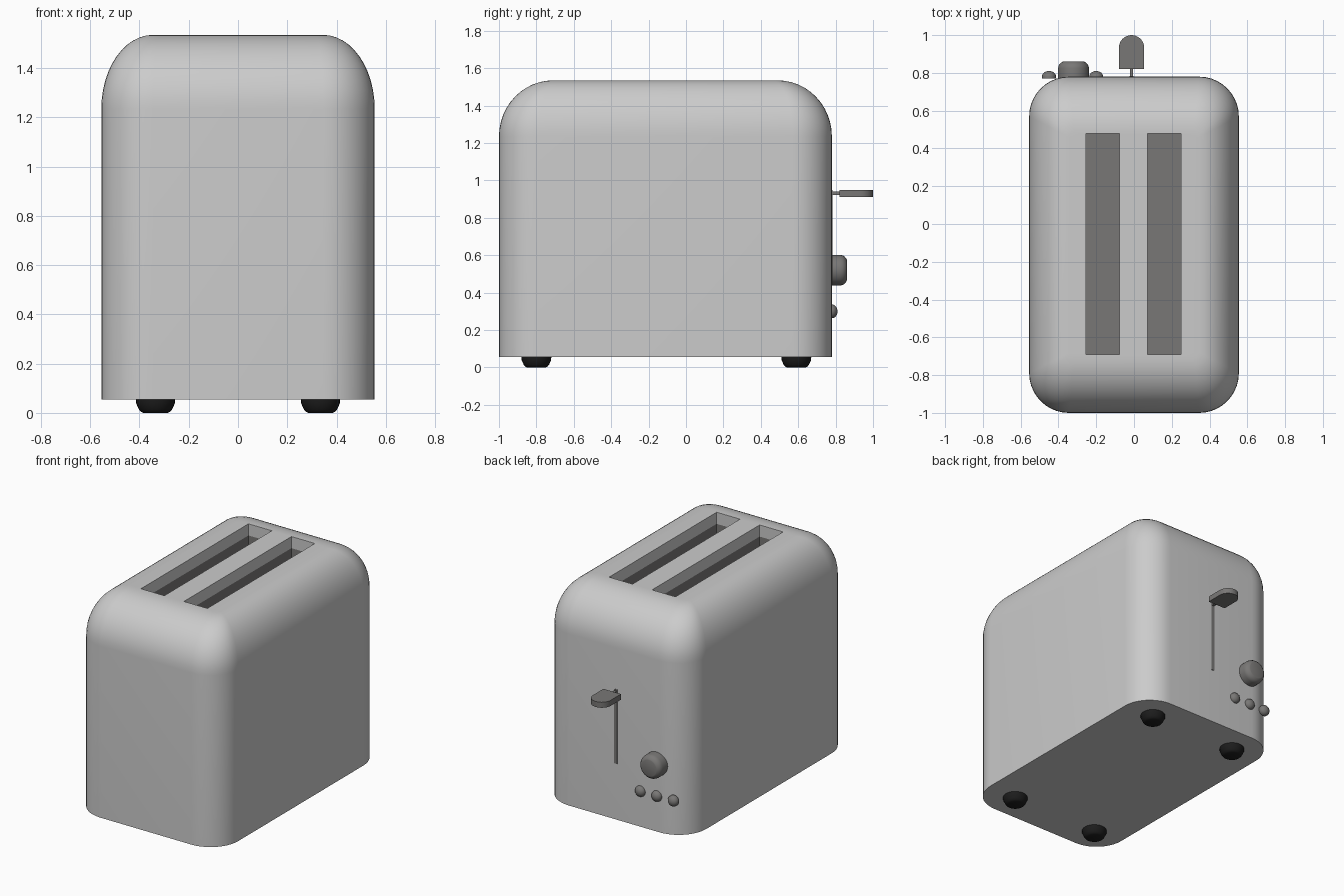
import bpy, bmesh, math
from mathutils import Matrix

if "Cube" in bpy.data.objects:
    bpy.data.objects.remove(bpy.data.objects["Cube"])


def material(name, rgb):
    m = bpy.data.materials.new(name)
    m.diffuse_color = (*rgb, 1)
    m.use_nodes = True
    m.node_tree.nodes["Principled BSDF"].inputs["Base Color"].default_value = m.diffuse_color
    return m


SHELL = material("light_grey_shell", (0.60, 0.60, 0.60))
DARK = material("dark_grey_trim", (0.19, 0.185, 0.18))
BLACK = material("black_rubber", (0.012, 0.012, 0.012))


def finish(bm, name, mats, angle=35):
    bmesh.ops.recalc_face_normals(bm, faces=bm.faces)
    mesh = bpy.data.meshes.new(name)
    bm.to_mesh(mesh)
    bm.free()
    obj = bpy.data.objects.new(name, mesh)
    bpy.context.collection.objects.link(obj)
    for m in mats:
        mesh.materials.append(m)
    bpy.ops.object.select_all(action='DESELECT')
    obj.select_set(True)
    bpy.context.view_layer.objects.active = obj
    bpy.ops.object.shade_smooth_by_angle(angle=math.radians(angle))
    return obj


def add_ring(bm, points):
    return [bm.verts.new(p) for p in points]


def bridge(bm, a, b, index=0):
    n = len(a)
    for i in range(n):
        f = bm.faces.new((a[i], a[(i + 1) % n], b[(i + 1) % n], b[i]))
        f.material_index = index


def stack(bm, rings):
    """Skin a list of rings and cap both ends."""
    for a, b in zip(rings, rings[1:]):
        bridge(bm, a, b)
    bm.faces.new(rings[0])
    bm.faces.new(rings[-1])


def lathe(name, profile, matrix, mat, sides=32):
    bm = bmesh.new()
    rings = [add_ring(bm, [(r * math.cos(2 * math.pi * i / sides),
                            r * math.sin(2 * math.pi * i / sides), z)
                           for i in range(sides)]) for r, z in profile]
    stack(bm, rings)
    bm.transform(matrix)
    return finish(bm, name, [mat])


def box(name, lo, hi, mat):
    bm = bmesh.new()
    rings = [add_ring(bm, [(lo[0], lo[1], z), (hi[0], lo[1], z),
                           (hi[0], hi[1], z), (lo[0], hi[1], z)])
             for z in (lo[2], hi[2])]
    stack(bm, rings)
    return finish(bm, name, [mat])


def rounded_rect(hx, hy, r, cy, z, seg=10):
    pts = []
    for q, (sx, sy) in enumerate([(1, 1), (-1, 1), (-1, -1), (1, -1)]):
        for i in range(seg + 1):
            a = math.pi / 2 * (q + i / seg)
            pts.append((sx * (hx - r) + r * math.cos(a),
                        cy + sy * (hy - r) + r * math.sin(a), z))
    return pts


# Shell: rounded rectangles drawn in toward a flat top
TOP, BOTTOM = 1.535, 0.055
bm = bmesh.new()
rings = [add_ring(bm, rounded_rect(0.555, 0.89, 0.21, -0.11, BOTTOM))]
STEPS = 12
for i in range(STEPS + 1):
    t = math.pi / 2 * i / STEPS
    c = math.cos(t)
    rings.append(add_ring(bm, rounded_rect(
        0.345 + 0.21 * c, 0.60 + 0.29 * c, 0.03 + 0.18 * c, -0.11,
        TOP - 0.30 + 0.30 * math.sin(t))))
for a, b in zip(rings, rings[1:]):
    bridge(bm, a, b)
bm.faces.new(rings[0])

# Bread slots: shell-coloured lip, dark well below
rims = [rings[-1]]
for cx in (-0.166, 0.161):
    x0, x1, y0, y1 = cx - 0.089, cx + 0.089, -0.69, 0.478
    rim, lip, floor = [add_ring(bm, [(x0, y0, z), (x1, y0, z), (x1, y1, z), (x0, y1, z)])
                       for z in (TOP, TOP - 0.08, 0.35)]
    bridge(bm, rim, lip, 0)
    bridge(bm, lip, floor, 1)
    bm.faces.new(floor).material_index = 1
    rims.append(rim)
    for i in range(4):
        bm.edges.ensure_lookup_table()

# Flat top with the slot openings left out
edges = [bm.edges.get((r[i], r[(i + 1) % len(r)])) for r in rims for i in range(len(r))]
bmesh.ops.triangle_fill(bm, edges=edges, use_beauty=True)
finish(bm, "shell", [SHELL, DARK])

# Feet
for sx, side in ((-1, "left"), (1, "right")):
    for y, end in ((-0.80, "front"), (0.59, "back")):
        lathe(f"{end}_{side}_foot",
              [(0.05, 0), (0.06, 0.005), (0.068, 0.015), (0.079, 0.04), (0.08, 0.06)],
              Matrix.Translation((sx * 0.335, y, 0)), BLACK, 24)

# Controls on the back face, turned to point along +y
BACK = 0.78
TURN = Matrix.Rotation(-math.pi / 2, 4, 'X')
lathe("browning_knob",
      [(0.082, -0.01), (0.082, 0.045), (0.079, 0.058), (0.072, 0.069), (0.06, 0.078), (0.055, 0.08)],
      Matrix.Translation((-0.32, BACK, 0.52)) @ TURN, DARK)
dome = [(0.037, -0.01)] + [(0.037 * math.cos(a), 0.03 * math.sin(a))
                           for a in (math.pi / 2 * k / 6.1 for k in range(7))]
for n, x in enumerate((-0.45, -0.325, -0.20)):
    lathe(f"button_{n + 1}", dome, Matrix.Translation((x, BACK, 0.30)) @ TURN, DARK, 24)

# Lever: track, stem and paddle with a round end
LX = -0.013
box("lever_track", (LX - 0.011, BACK - 0.005, 0.44), (LX + 0.011, BACK + 0.003, 0.95), DARK)
box("lever_stem", (LX - 0.009, BACK - 0.01, 0.923), (LX + 0.009, 0.83, 0.941), DARK)
bm = bmesh.new()
W = 0.067
outline = [(LX - W, 0.82), (LX + W, 0.82)] + [
    (LX + W * math.cos(math.pi * i / 16), 1.0 - W + W * math.sin(math.pi * i / 16))
    for i in range(17)]
stack(bm, [add_ring(bm, [(x, y, z) for x, y in outline]) for z in (0.912, 0.95)])
finish(bm, "lever_paddle", [DARK])
